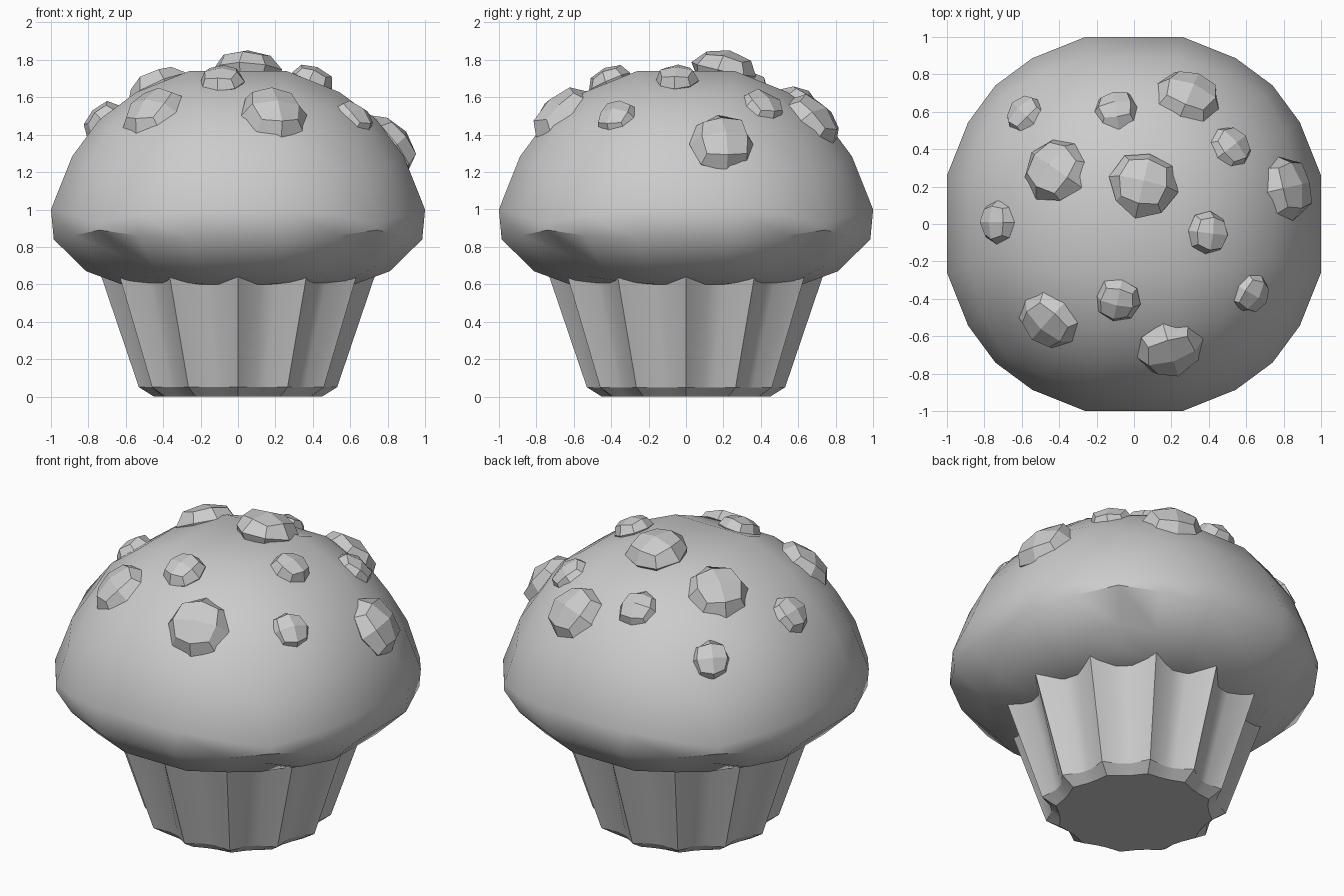
import bpy, bmesh, math, random
from mathutils import Vector

if "Cube" in bpy.data.objects:
    bpy.data.objects.remove(bpy.data.objects["Cube"])

random.seed(4)
grey = bpy.data.materials.new("baked_grey")
grey.diffuse_color = (0.6, 0.6, 0.6, 1)
grey.use_nodes = True
grey.node_tree.nodes["Principled BSDF"].inputs["Base Color"].default_value = grey.diffuse_color


def finish(bm, name, angle=None):
    bmesh.ops.recalc_face_normals(bm, faces=bm.faces)
    me = bpy.data.meshes.new(name)
    bm.to_mesh(me)
    bm.free()
    me.materials.append(grey)
    ob = bpy.data.objects.new(name, me)
    bpy.context.collection.objects.link(ob)
    if angle:
        bpy.ops.object.select_all(action='DESELECT')
        ob.select_set(True)
        bpy.context.view_layer.objects.active = ob
        bpy.ops.object.shade_smooth_by_angle(angle=math.radians(angle))
    return ob


def grid_cube(cuts):
    bm = bmesh.new()
    bmesh.ops.create_cube(bm, size=2)
    bmesh.ops.subdivide_edges(bm, edges=bm.edges[:], cuts=cuts, use_grid_fill=True)
    return bm


def lerp(table, v):
    for (a, fa), (b, fb) in zip(table, table[1:]):
        if v <= b:
            return fa + (fb - fa) * max(0, v - a) / (b - a)
    return table[-1][1]


# Muffin top: a rounded cube-sphere whose underside is squashed flat
CZ, R = 0.74, 1.0655
SQUASH = [(-0.26, .59), (0, .60), (.125, .645), (.197, .67), (.316, .74), (.48, .84), (.547, .89)]
SHRINK = [(-0.26, .8), (0, .84), (.125, .87), (.197, .915), (.316, .93), (.48, .985), (.547, 1)]
bm = grid_cube(4)
for v in bm.verts:
    c = Vector([math.copysign(lerp([(0, 0), (.2, .26), (.6, .613), (1, 1)], abs(a)), a) for a in v.co])
    corner = abs(c.x) > .99 and abs(c.y) > .99 and -.99 < c.z < -.5
    p = c.normalized() * R
    z = p.z + CZ
    if z < CZ:
        s = lerp(SHRINK, z) * (.93 if corner else 1)   # dents below the four corners
        p.x *= s
        p.y *= s
        z = lerp(SQUASH, z)
    v.co = (p.x, p.y, z)
finish(bm, "muffin_top", 42)

# Pleated paper cup: twelve sharp ridges with shallow valleys between
bm = bmesh.new()
rings = []
for z, ridge, valley in [(0, .45, .425), (.05, .53, .475), (.66, .737, .635)]:
    ring = []
    for i in range(12):
        for off, r in [(0, ridge), (11, valley), (19, valley)]:
            a = math.radians(30 * i + off)
            ring.append(bm.verts.new((r * math.cos(a), r * math.sin(a), z)))
    rings.append(ring)
for lo, hi in zip(rings, rings[1:]):
    for i in range(36):
        j = (i + 1) % 36
        bm.faces.new((lo[i], lo[j], hi[j], hi[i]))
bm.faces.new(rings[0][::-1])
bm.faces.new(rings[-1])
finish(bm, "paper_cup", 30)

# Faceted chunks pressed into the top: x, y, radius
CHUNKS = [(-.43, .30, .18), (.30, .70, .18), (.05, .22, .18), (.84, .20, .18),
          (-.47, -.53, .175), (.20, -.69, .18), (-.60, .60, .12), (-.10, .63, .12),
          (.53, .42, .125), (-.75, .01, .12), (.41, -.05, .12), (-.09, -.42, .12),
          (.64, -.38, .12)]
for n, (x, y, r) in enumerate(CHUNKS, 1):
    d = Vector((x, y, math.sqrt(1.07 ** 2 - x * x - y * y))).normalized()
    rot = d.to_track_quat('Z', 'Y')
    bm = grid_cube(1)
    for v in bm.verts:
        p = v.co.normalized() * random.uniform(.94, 1.08)
        p = Vector((p.x * r, p.y * r, p.z * (r * .5 + .02)))
        v.co = rot @ p + d * 1.03 + Vector((0, 0, CZ))
    finish(bm, "chunk_%d" % n)
